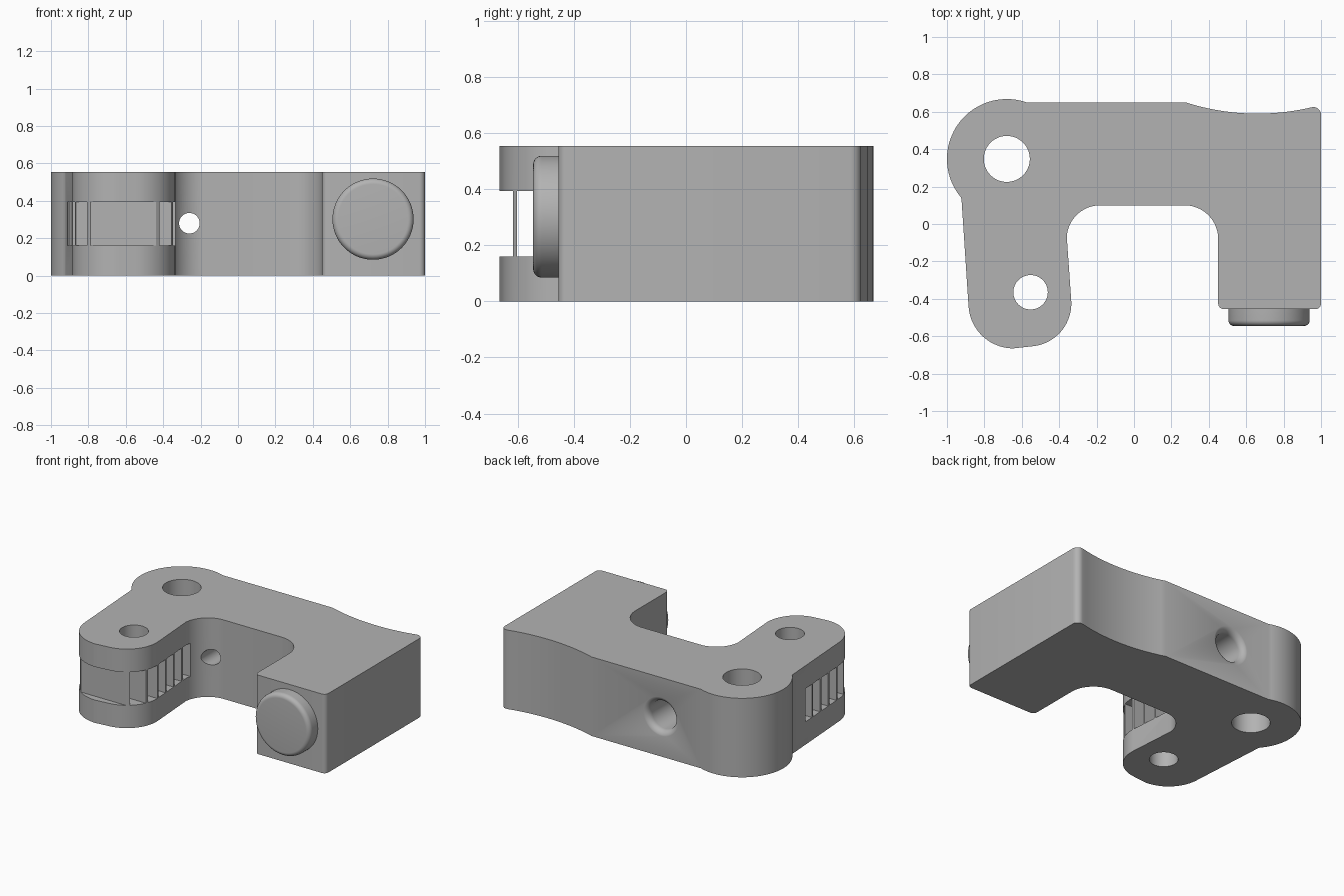
import bpy, bmesh
from math import radians, cos, sin
from mathutils import Matrix

cube = bpy.data.objects.get("Cube")
if cube:
    bpy.data.objects.remove(cube, do_unlink=True)

HEIGHT = 0.555

grey = bpy.data.materials.new("plain grey")
grey.use_nodes = True
grey.diffuse_color = (0.45, 0.45, 0.45, 1)
grey.node_tree.nodes["Principled BSDF"].inputs["Base Color"].default_value = (0.45, 0.45, 0.45, 1)


def finish(name, bm):
    bmesh.ops.recalc_face_normals(bm, faces=bm.faces)
    mesh = bpy.data.meshes.new(name)
    bm.to_mesh(mesh)
    bm.free()
    mesh.materials.append(grey)
    obj = bpy.data.objects.new(name, mesh)
    bpy.context.collection.objects.link(obj)
    return obj


def arc(cx, cy, r, start, end, steps=12):
    angles = [radians(start + (end - start) * i / steps) for i in range(steps + 1)]
    return [(cx + r * cos(a), cy + r * sin(a)) for a in angles]


def turned(name, profile, matrix, segments=64):
    """Solid of revolution about local z from (radius, height) pairs, capped at both ends."""
    bm = bmesh.new()
    rings = [[bm.verts.new((x, y, h)) for x, y in arc(0, 0, r, 0, 360, segments)[:-1]]
             for r, h in profile]
    for a, b in zip(rings, rings[1:]):
        for i in range(segments):
            j = (i + 1) % segments
            bm.faces.new((a[i], a[j], b[j], b[i]))
    bm.faces.new(rings[0])
    bm.faces.new(rings[-1])
    bmesh.ops.transform(bm, matrix=matrix, verts=bm.verts)
    return finish(name, bm)


def box(name, x0, x1, y0, y1, z0, z1):
    bm = bmesh.new()
    bmesh.ops.create_cube(bm, size=1)
    for v in bm.verts:
        v.co = ((x0 + x1) / 2 + v.co.x * (x1 - x0),
                (y0 + y1) / 2 + v.co.y * (y1 - y0),
                (z0 + z1) / 2 + v.co.z * (z1 - z0))
    return finish(name, bm)


def cut(target, cutter):
    cutter.hide_render = True
    mod = target.modifiers.new(cutter.name, 'BOOLEAN')
    mod.operation = 'DIFFERENCE'
    mod.solver = 'EXACT'
    mod.object = cutter
    bpy.context.view_layer.objects.active = target
    bpy.ops.object.modifier_apply(modifier=mod.name)
    bpy.data.objects.remove(cutter, do_unlink=True)


def smooth(obj):
    bpy.ops.object.select_all(action='DESELECT')
    obj.select_set(True)
    bpy.context.view_layer.objects.active = obj
    bpy.ops.object.shade_smooth_by_angle(angle=radians(25))


# Body outline, counter-clockwise from the block's front corner
outline = (
    arc(0.97, -0.425, 0.03, -90, 0, 6)
    + arc(0.96, 0.585, 0.04, 0, 100, 8)
    + arc(0.66, 1.84, 1.25, -76.6, -107.7, 20)     # hollow in the back
    + arc(-0.68, 0.348, 0.32, 70, 220, 40)         # round boss
    + [(-0.922, 0.13)]
    + arc(-0.645, -0.425, 0.24, 184, 270, 20)      # arm tip
    + arc(-0.565, -0.425, 0.23, -86, 4, 20)
    + arc(-0.18, -0.08, 0.18, 176, 90, 20)         # inner fillets
    + arc(0.27, -0.08, 0.18, 90, 0, 20)
    + arc(0.48, -0.425, 0.03, 180, 270, 6)
)
bm = bmesh.new()
base = bm.faces.new([bm.verts.new((x, y, 0)) for x, y in outline])
top = bmesh.ops.extrude_face_region(bm, geom=[base])["geom"]
for v in (g for g in top if isinstance(g, bmesh.types.BMVert)):
    v.co.z = HEIGHT
body = finish("body", bm)

# Slots across the arm, leaving thin fins between them
PITCH, FIN = 0.1, 0.015
for i in range(7):
    front = -0.71 + PITCH * i + FIN / 2
    back = front + PITCH - FIN if i < 6 else -0.025
    cut(body, box("slot_cutter", -1.1, -0.2, front, back, 0.16, 0.393))

# Upright holes through boss and arm
for x, y, r in ((-0.68, 0.348, 0.123), (-0.553, -0.365, 0.092)):
    cut(body, turned("hole_cutter", [(r, -0.1), (r, HEIGHT + 0.1)],
                     Matrix.Translation((x, y, 0))))

# Stepped hole from the back, with a rounded mouth
mouth = [(0.145 - r, h) for r, h in arc(0, 0.605, 0.045, 0, 90, 8)]
bore = [(0.055, -0.1), (0.055, 0.3), (0.1, 0.3)] + mouth + [(0.145, 0.8)]
cut(body, turned("bore_cutter", bore,
                 Matrix.Translation((-0.26, 0, 0.28)) @ Matrix.Rotation(radians(-90), 4, 'X')))
smooth(body)

# Round button on the block's front
rim = arc(0.187, 0.065, 0.03, 0, 90, 8)
button = turned("button", [(0.217, -0.02)] + rim,
                Matrix.Translation((0.722, -0.45, 0.302)) @ Matrix.Rotation(radians(90), 4, 'X'))
smooth(button)
